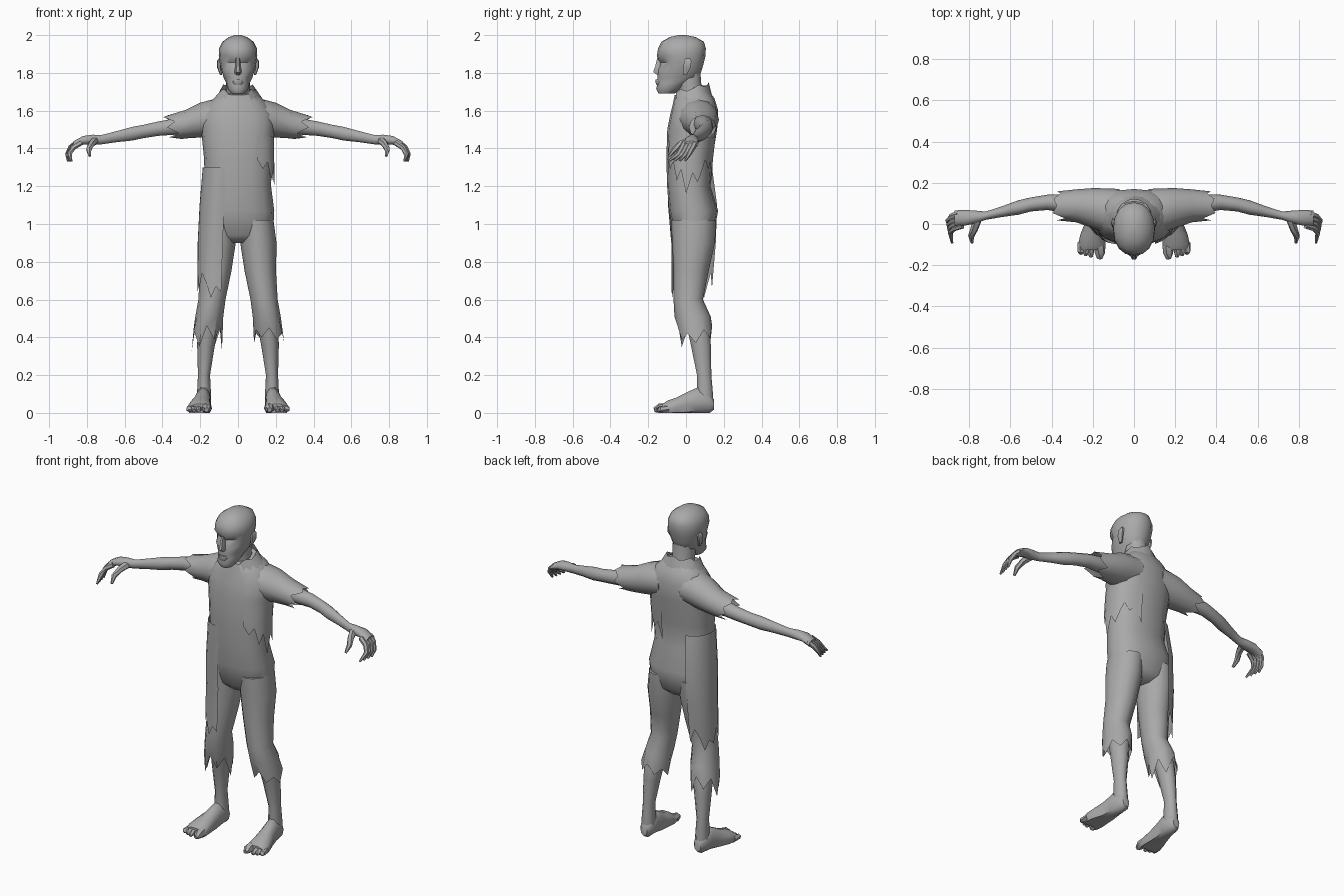
import bpy, bmesh, math
from mathutils import Vector

mat = bpy.data.materials.new("plain_grey")
mat.diffuse_color = (0.4, 0.4, 0.4, 1)


def finish(name, bm, angle=50):
    bmesh.ops.recalc_face_normals(bm, faces=bm.faces)
    me = bpy.data.meshes.new(name)
    bm.to_mesh(me)
    bm.free()
    ob = bpy.data.objects.new(name, me)
    bpy.context.collection.objects.link(ob)
    me.materials.append(mat)
    bpy.ops.object.select_all(action='DESELECT')
    ob.select_set(True)
    bpy.context.view_layer.objects.active = ob
    bpy.ops.object.shade_smooth_by_angle(angle=math.radians(angle))
    return ob


def skin(name, rings, closed=True, cap=(True, True), angle=50):
    """Bridge rings of points into one surface."""
    bm = bmesh.new()
    vs = [[bm.verts.new(p) for p in r] for r in rings]
    n = len(vs[0])
    for a, b in zip(vs, vs[1:]):
        for i in range(n if closed else n - 1):
            j = (i + 1) % n
            bm.faces.new((a[i], a[j], b[j], b[i]))
    if closed and cap[0]:
        bm.faces.new(vs[0])
    if closed and cap[1]:
        bm.faces.new(vs[-1])
    return finish(name, bm, angle)


def loft(name, secs, axis='z', n=12, s=1, p=1.0, arc=None, hem=None,
         cap=(True, True), dent=None, floor=False):
    """secs: (position on axis, centre a, centre b, radius a, radius b[, tilt])."""
    rings = []
    for k, sec in enumerate(secs):
        t, ca, cb, ra, rb = sec[:5]
        tilt = sec[5] if len(sec) > 5 else 0
        ring = []
        for i in range(n):
            if arc:
                w = math.radians(arc[0] + (arc[1] - arc[0]) * i / (n - 1))
            else:
                w = 2 * math.pi * (i + 0.0) / n
            c, d = math.cos(w), math.sin(w)
            a = ca + ra * math.copysign(abs(c) ** p, c)
            b = cb + rb * math.copysign(abs(d) ** p, d)
            u = t + tilt * (b - cb)
            if hem and k == len(secs) - 1:
                u += hem[i % len(hem)]
            q = {'z': (a, b, u), 'x': (u, a, b), 'y': (a, u, b)}[axis]
            q = Vector((q[0] * s, q[1], q[2]))
            if dent:
                dent(q)
            if floor:
                q.z = max(q.z, 0)
            ring.append(q)
        rings.append(ring)
    return skin(name, rings, not arc, cap)


def tube(name, pts, radii, s=1, n=6):
    """Round tapered finger or toe along a path."""
    pts = [Vector((x * s, y, z)) for x, y, z in pts]
    rings = []
    for i, q in enumerate(pts):
        d = pts[min(i + 1, len(pts) - 1)] - pts[max(i - 1, 0)]
        u = d.cross(Vector((0.3, 1, 0.2))).normalized()
        v = d.cross(u).normalized()
        rings.append([q + radii[i] * (u * math.cos(2 * math.pi * k / n) +
                                      v * math.sin(2 * math.pi * k / n)) for k in range(n)])
    return skin(name, rings)


# Torso with shirt and hips
loft("torso", [(.90, 0, .04, .10, .06), (.94, 0, .04, .185, .105), (1.07, 0, .04, .192, .13),
               (1.2, 0, .015, .175, .115), (1.35, 0, .018, .18, .122), (1.5, 0, .033, .195, .132),
               (1.59, 0, .043, .19, .127, .1), (1.65, 0, .04, .145, .11, .15),
               (1.70, 0, .025, .085, .085, .2)], n=16, p=.85)
loft("neck", [(1.6, 0, .035, .075, .07), (1.7, 0, .025, .062, .062), (1.8, 0, .01, .065, .07)], n=10)
# Open collar flaring around the neck
loft("collar", [(1.655, 0, .035, .135, .105, .15), (1.715, 0, .025, .088, .095, .25)],
     n=15, arc=(-55, 235), hem=[0, .012, -.006])


# Head with hollow eyes and cheeks
def hollow(q):
    if 1.845 < q.z < 1.865 and .02 < abs(q.x) < .075 and q.y < -.05:
        q.y += .022
    if 1.765 < q.z < 1.785 and abs(q.x) > .045 and q.y < -.05:
        q.x *= .9


head = [(1.69, .035, -.145, -.06), (1.715, .055, -.158, -.03), (1.745, .062, -.15, .02),
        (1.775, .076, -.152, .07), (1.82, .09, -.148, .085), (1.855, .097, -.143, .095),
        (1.89, .102, -.154, .103), (1.93, .1, -.148, .105), (1.965, .082, -.13, .095),
        (1.99, .048, -.085, .05), (2.0, .015, -.04, .0)]
loft("head", [(z, 0, (f + b) / 2, w, (b - f) / 2) for z, w, f, b in head], n=16, p=.92, dent=hollow)
loft("nose", [(1.79, 0, -.14, .016, .015), (1.805, 0, -.148, .02, .029),
              (1.835, 0, -.142, .013, .024), (1.88, 0, -.14, .012, .014)], n=6)
loft("mouth", [(1.735, 0, -.14, .02, .016), (1.75, 0, -.14, .03, .022), (1.765, 0, -.14, .028, .02)], n=8)

HEMS = {-1: [-.09, .03, -.03, .04, -.07, .02], 1: [-.05, .02, -.02, .03, -.03, 0]}
for s, side in ((-1, "right"), (1, "left")):
    loft(side + "_ear", [(1.79, .09, -.005, .006, .012), (1.83, .101, .005, .010, .022),
                         (1.865, .1, .01, .010, .022), (1.875, .097, .01, .005, .012)], n=6, s=s)
    # Trouser leg with torn hem
    loft(side + "_trouser_leg", [(1.02, .1, .04, .088, .12), (.9, .108, .04, .096, .113),
         (.75, .118, .027, .083, .093), (.6, .138, .012, .072, .078), (.51, .152, .035, .074, .096),
         (.42, .165, .052, .08, .086)], s=s, hem=HEMS[s], cap=(True, False))
    # Bare shin
    loft(side + "_shin", [(.6, .145, .025, .05, .05), (.45, .16, .065, .055, .062),
         (.35, .17, .08, .046, .055), (.2, .18, .096, .032, .04), (.1, .18, .1, .037, .045),
         (.04, .18, .1, .035, .045)], n=10, s=s)
    # Foot and toes
    loft(side + "_foot", [(.147, .18, .045, .022, .03), (.125, .18, .052, .038, .055),
         (.06, .184, .06, .042, .078), (.01, .19, .045, .046, .07), (-.05, .2, .032, .06, .052),
         (-.1, .204, .024, .067, .042), (-.125, .204, .018, .064, .03)],
         axis='y', n=10, s=s, floor=True)
    tube(side + "_big_toe", [(.168, -.09, .026), (.165, -.14, .024), (.167, -.168, .016)], (.028, .026, .013), s)
    for i in range(3):
        x = .207 + i * .024
        tube(side + "_toe_%d" % (i + 1), [(x, -.09, .022), (x + .003, -.135, .02),
             (x + .002, -.16 + i * .008, .012)], (.018, .017, .009), s)
    # Shoulder and ragged sleeve
    loft(side + "_sleeve", [(.07, .055, 1.57, .115, .095), (.14, .065, 1.56, .108, .098),
         (.2, .077, 1.55, .097, .092), (.28, .088, 1.528, .08, .075),
         (.345, .088, 1.512, .07, .062)], axis='x', s=s,
         hem=[.03, .01, .045, .03, .05, -.01, .03, -.03, .0, -.05, .02, -.03], cap=(True, False))
    # Bare arm
    loft(side + "_arm", [(.22, .09, 1.53, .05, .05), (.34, .1, 1.515, .045, .045),
         (.42, .105, 1.505, .037, .04), (.5, .095, 1.49, .034, .037), (.56, .08, 1.478, .035, .038),
         (.64, .06, 1.463, .026, .031), (.72, .04, 1.447, .02, .026), (.77, .034, 1.446, .031, .028),
         (.82, .03, 1.443, .038, .024), (.87, .028, 1.42, .038, .02)], axis='x', n=10, s=s)
    # Curled fingers and thumb
    for i in range(4):
        y = .05 - i * .019
        tube(side + "_finger_%d" % (i + 1), [(.85 - i * .006, y, 1.432), (.885 - i * .004, y - .014, 1.405),
             (.903 - i * .004, y - .035, 1.37), (.9 - i * .006, y - .055 - i * .01, 1.334)],
             (.016, .015, .013, .006), s)
    tube(side + "_thumb", [(.76, .02, 1.44), (.775, -.025, 1.425), (.79, -.06, 1.395),
                           (.785, -.09, 1.36)], (.022, .019, .015, .007), s)

# Long torn shirt tail hanging over one leg
loft("shirt_tail", [(1.3, -.085, .02, .102, .118), (1.1, -.1, .035, .104, .13), (.9, -.108, .04, .106, .118),
                    (.69, -.115, .03, .1, .108)], n=13, arc=(285, 95),
     hem=[-.05, -.02, -.08, .0, .05, -.03, .04])
# Ragged shirt edge on the other side
loft("torn_shirt_edge", [(1.46, 0, .03, .192, .13), (1.34, 0, .018, .192, .128), (1.24, 0, .016, .195, .124)],
     n=13, arc=(-62, 75), p=.85, hem=[.1, .05, .09, -.01, .05, -.08, .03, -.02, .04])
